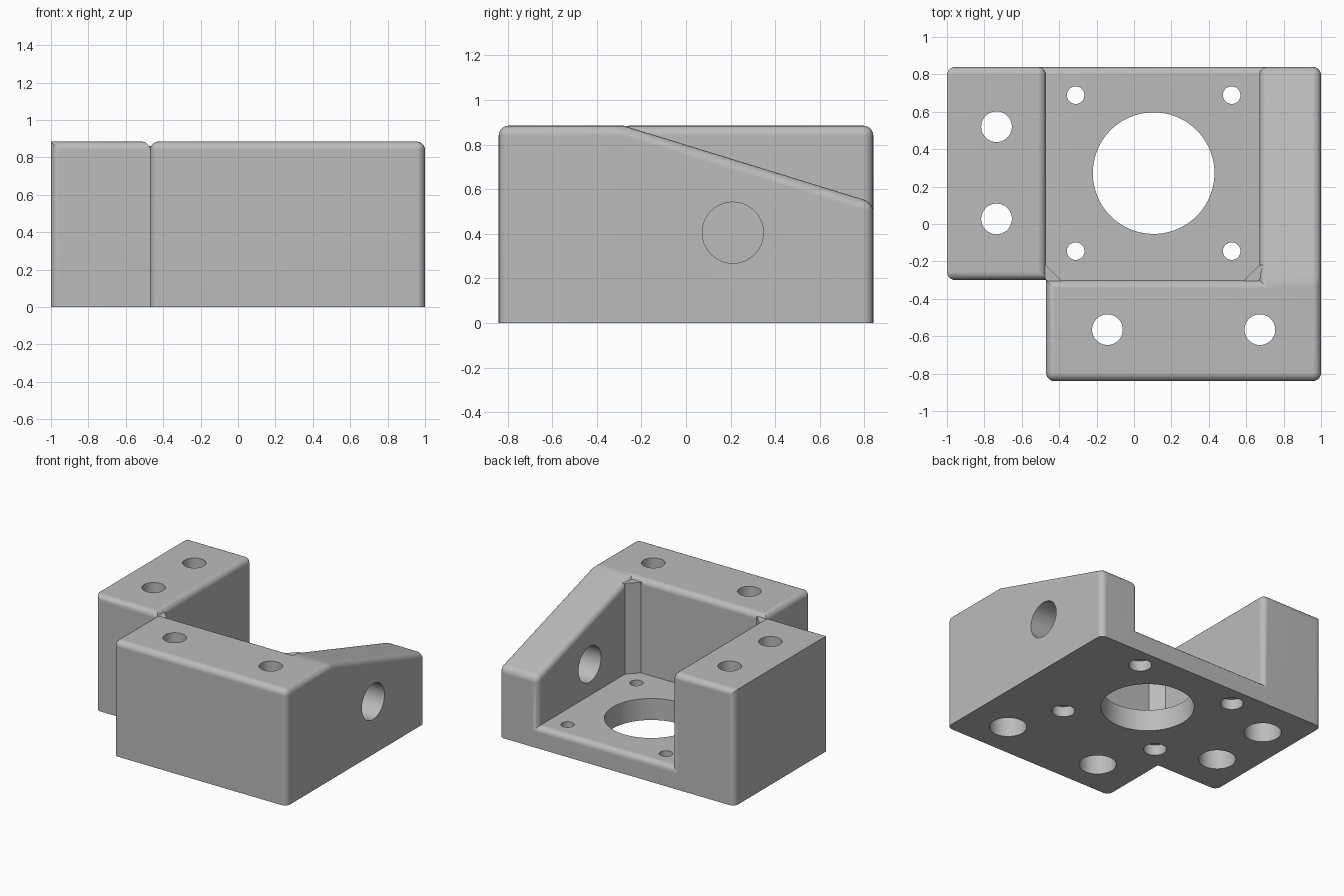
import bpy
import bmesh
import math
from mathutils import Matrix, Vector

if "Cube" in bpy.data.objects:
    bpy.data.objects.remove(bpy.data.objects["Cube"], do_unlink=True)

H = 0.885                     # block height
FLOOR = 0.165                 # floor thickness
ROUND = 0.045                 # edge rounding
X0, X1, X2, X3 = -1.0, -0.47, 0.67, 1.0    # outer left, pocket sides, outer right
Y0, Y1, Y2 = -0.84, -0.30, 0.84            # front, pocket front, back
WALL_START, RIDGE = -0.40, -0.28

grey = bpy.data.materials.new("light_grey")
grey.use_nodes = True
grey.diffuse_color = (0.5, 0.5, 0.5, 1)
grey.node_tree.nodes["Principled BSDF"].inputs["Base Color"].default_value = (0.5, 0.5, 0.5, 1)


def near(a, b):
    return abs(a - b) < 0.001


def add_object(name, bm):
    bmesh.ops.recalc_face_normals(bm, faces=bm.faces)
    mesh = bpy.data.meshes.new(name)
    bm.to_mesh(mesh)
    bm.free()
    mesh.materials.append(grey)
    obj = bpy.data.objects.new(name, mesh)
    bpy.context.collection.objects.link(obj)
    return obj


def prism(name, points, sweep, rounded=None):
    """Sweep a polygon; round the edges whose midpoint passes the test."""
    bm = bmesh.new()
    face = bm.faces.new([bm.verts.new(p) for p in points])
    grown = bmesh.ops.extrude_face_region(bm, geom=[face])["geom"]
    moved = [g for g in grown if isinstance(g, bmesh.types.BMVert)]
    bmesh.ops.translate(bm, verts=moved, vec=sweep)
    bmesh.ops.recalc_face_normals(bm, faces=bm.faces)
    if rounded:
        edges = [e for e in bm.edges
                 if rounded((e.verts[0].co + e.verts[1].co) / 2)]
        bmesh.ops.bevel(bm, geom=edges, offset=ROUND, segments=5, profile=0.5,
                        affect='EDGES', clamp_overlap=False)
    return add_object(name, bm)


def block(name, xa, xb, ya, yb, height, rounded):
    base = [(xa, ya, 0), (xb, ya, 0), (xb, yb, 0), (xa, yb, 0)]
    return prism(name, base, (0, 0, height), rounded)


def drill(x, y, z, radius, length, axis='Z', sides=48):
    """Cylinder cutter centred on the given point."""
    turn = Matrix.Rotation(math.pi / 2, 4, 'Y') if axis == 'X' else Matrix()
    bm = bmesh.new()
    bmesh.ops.create_cone(bm, cap_ends=True, segments=sides, radius1=radius,
                          radius2=radius, depth=length,
                          matrix=Matrix.Translation((x, y, z)) @ turn)
    cutter = add_object("hole_cutter", bm)
    cutter.hide_render = True
    return cutter


# Left block: its outer top edge stays sharp
bracket = block("bracket", X0, X1, Y1, Y2, H, lambda c: c.z > 0.01
                and not (near(c.x, X0) and near(c.z, H))
                and not (near(c.x, X1) and near(c.y, Y1)))

# Front block
front_block = block("front_block", X1, X3, Y0, Y1, H, lambda c: c.z > 0.01
                    and not (near(c.y, Y1) and near(c.z, H / 2)))

# Right wall with sloping top
wall_profile = [(WALL_START, 0), (Y2, 0), (Y2, 0.54), (RIDGE, H), (WALL_START, H)]
right_wall = prism("right_wall", [(X2, y, z) for y, z in wall_profile],
                   (X3 - X2, 0, 0), lambda c: c.z > 0.01
                   and not near(c.y, WALL_START)
                   and not (near(c.y, RIDGE) and near(c.x, (X2 + X3) / 2)))

# Floor of the pocket, rounded along its open back edge
floor = block("floor", X1 - 0.08, X2 + 0.08, Y1, Y2, FLOOR,
              lambda c: near(c.y, Y2) and near(c.z, FLOOR))

# Angled fillers in the two pocket corners
parts = [front_block, right_wall, floor]
for side, x in ((1, X1), (-1, X2)):
    outline = [(0.08, 0), (0, 0.08), (-0.04, 0.08), (0, 0), (0.08, -0.04)]
    parts.append(prism("corner_filler",
                       [(x + side * u, Y1 + v, 0) for u, v in outline],
                       (0, 0, H - 0.025)))

# Bearing hole and side hole
CX, CY = 0.105, 0.272
cutters = [drill(CX, CY, 0.1, 0.325, 0.6, sides=96),
           drill((X2 + X3) / 2, 0.21, 0.405, 0.137, 0.6, axis='X')]

# Small floor holes, widened underneath
for sx in (-1, 1):
    for sy in (-1, 1):
        x, y = CX + sx * 0.417, CY + sy * 0.417
        cutters += [drill(x, y, 0.1, 0.047, 0.6), drill(x, y, 0, 0.08, 0.16)]

# Mounting holes through the blocks, widened underneath
for x, y in ((-0.735, 0.52), (-0.735, 0.027), (-0.142, -0.565), (0.673, -0.565)):
    cutters += [drill(x, y, 0.5, 0.082, 1.4), drill(x, y, 0, 0.13, 0.9)]

# Merge the parts, then cut the holes
for helper in parts + cutters:
    mod = bracket.modifiers.new("merge_or_cut", 'BOOLEAN')
    mod.operation = 'UNION' if helper in parts else 'DIFFERENCE'
    mod.solver = 'EXACT'
    mod.object = helper
bpy.context.view_layer.update()
result = bpy.data.meshes.new_from_object(
    bracket.evaluated_get(bpy.context.evaluated_depsgraph_get()))
bracket.modifiers.clear()
bracket.data = result
for helper in parts + cutters:
    bpy.data.objects.remove(helper, do_unlink=True)

# Smooth the rounds and holes while the flats stay flat
for other in bpy.context.selected_objects:
    other.select_set(False)
bracket.select_set(True)
bpy.context.view_layer.objects.active = bracket
bpy.ops.object.shade_smooth_by_angle(angle=math.radians(30))
weighted = bracket.modifiers.new("flat_faces", 'WEIGHTED_NORMAL')
weighted.keep_sharp = True
